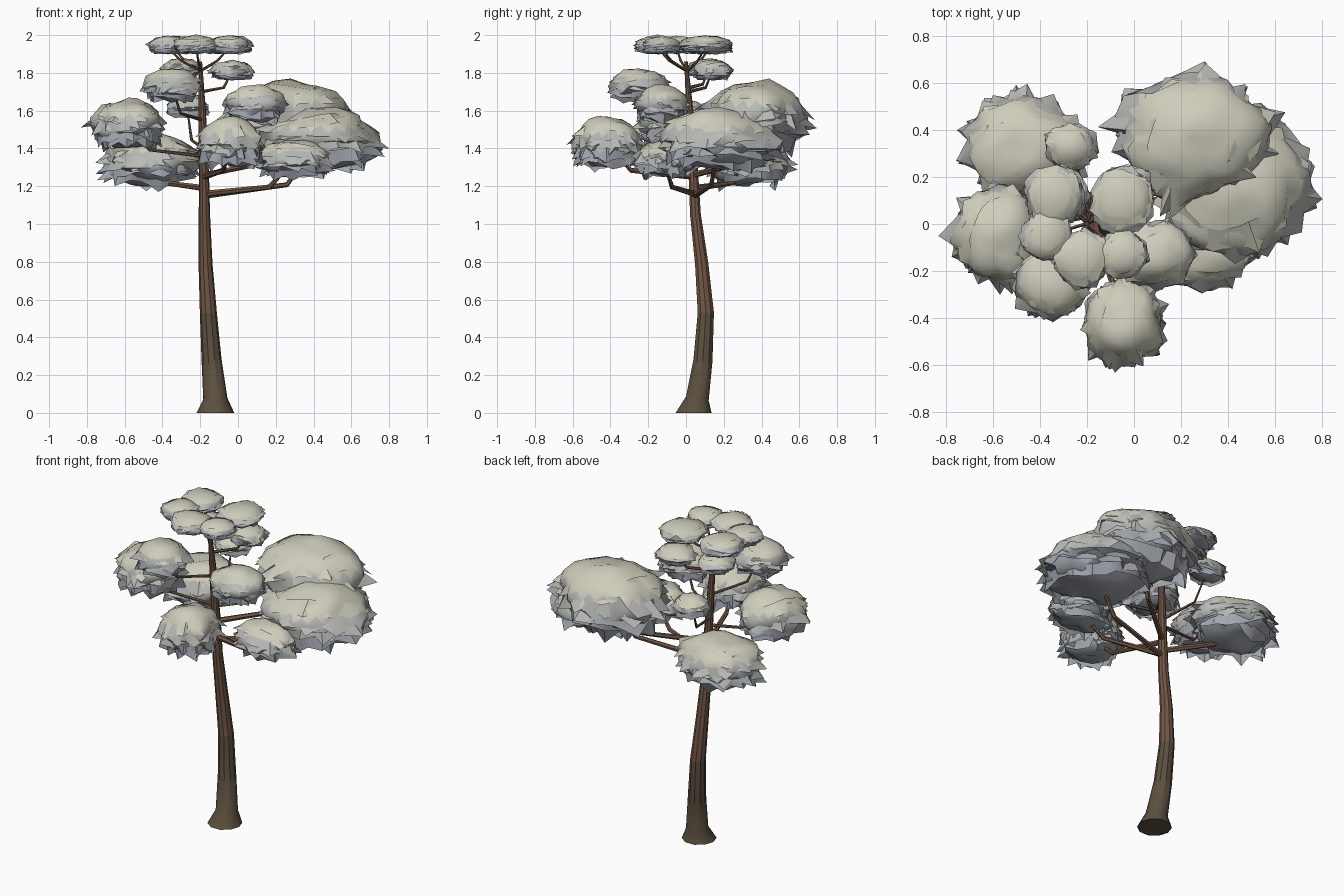
import bpy, bmesh, math, random
from mathutils import Vector, noise

if "Cube" in bpy.data.objects:
    bpy.data.objects.remove(bpy.data.objects["Cube"])

random.seed(4)

def material(name, rgb):
    m = bpy.data.materials.new(name)
    m.diffuse_color = (*rgb, 1)
    m.use_nodes = True
    m.node_tree.nodes["Principled BSDF"].inputs["Base Color"].default_value = m.diffuse_color
    return m

bark = (material("lower_bark", (0.105, 0.08, 0.05)), material("upper_bark", (0.17, 0.095, 0.06)))
leaf = (material("leaf_top", (0.62, 0.61, 0.50)), material("leaf_side", (0.48, 0.49, 0.47)),
        material("leaf_under", (0.36, 0.39, 0.43)))

def finish(name, bm, mats=(), angle=50):
    me = bpy.data.meshes.new(name)
    bm.to_mesh(me)
    bm.free()
    ob = bpy.data.objects.new(name, me)
    bpy.context.collection.objects.link(ob)
    for m in mats:
        me.materials.append(m)
    bpy.ops.object.select_all(action='DESELECT')
    ob.select_set(True)
    bpy.context.view_layer.objects.active = ob
    bpy.ops.object.shade_smooth_by_angle(angle=math.radians(angle))
    return ob

def tube(bm, path, sides, mat_from=0):
    # path: (x, y, z, radius); rings stay perpendicular to the path
    pts = [Vector(p[:3]) for p in path]
    rings = []
    for i, p in enumerate(pts):
        d = pts[min(i + 1, len(pts) - 1)] - pts[max(i - 1, 0)]
        if i == 0 and p.z < 0.01:
            d = Vector((0, 0, 1))
        q = Vector((0, 0, 1)).rotation_difference(d)
        rings.append([bm.verts.new(p + q @ Vector((
            path[i][3] * math.cos(a), path[i][3] * math.sin(a), 0)))
            for a in [math.tau * k / sides for k in range(sides)]])
    for i in range(len(rings) - 1):
        for k in range(sides):
            j = (k + 1) % sides
            f = bm.faces.new((rings[i][k], rings[i][j], rings[i + 1][j], rings[i + 1][k]))
            f.material_index = int(i >= mat_from)
    bm.faces.new(rings[0][::-1])
    bm.faces.new(rings[-1])

# Bent trunk with flared foot
trunk = [(-.12, .04, 0, .10), (-.12, .06, .075, .064), (-.14, .09, .28, .053),
         (-.157, .105, .53, .045), (-.172, .083, .79, .037), (-.178, .05, 1.05, .030),
         (-.18, .04, 1.25, .027), (-.19, .02, 1.6, .020), (-.2, 0, 1.86, .010)]
bm = bmesh.new()
tube(bm, trunk, 10, 3)
finish("trunk", bm, bark, 35)

def trunk_at(z):
    for a, b in zip(trunk, trunk[1:]):
        if a[2] <= z <= b[2]:
            return Vector(a[:3]).lerp(Vector(b[:3]), (z - a[2]) / (b[2] - a[2]))

def clump(name, c, r, spike, n):
    c, r = Vector(c), Vector(r)
    bm = bmesh.new()
    # Lumpy dome with a rough, flattened underside
    bmesh.ops.create_icosphere(bm, subdivisions=3 if r.x > .16 else 2, radius=1)
    for v in bm.verts:
        d = v.co.copy()
        k = 0.95 + 0.22 * noise.noise(d * 1.9 + c * 9)
        if d.z < -0.1:
            k *= 0.98 + random.uniform(-.9, .9) * spike
        z = d.z if d.z > 0 else d.z * 0.85
        v.co = c + Vector((d.x * r.x * k, d.y * r.y * k, z * r.z * min(k, 1.04)))
    # Ragged, tilted leaf skirts around the sides and below
    for h0 in (0.4, 0.1, -0.2, -0.45, -0.65):
        inner, tip = [], []
        phase, turn = random.uniform(0, 6.28), random.random()
        for i in range(2 * n):
            a = math.tau * (i + turn + random.uniform(-.4, .4)) / (2 * n)
            h = h0 + 0.13 * math.sin(2 * a + phase)
            w = math.sqrt(1 - h * h)
            k = 0.97 + 0.2 * noise.noise(Vector((w * math.cos(a), w * math.sin(a), h)) * 1.9 + c * 9)
            out = k * w * (1 + spike * random.uniform(0, 1.5)) if i % 2 else k * w * 0.95
            drop = random.uniform(-.05, .3) if i % 2 else random.uniform(0, .1)
            lift = h + 0.28
            wi = 0.88 * math.sqrt(max(0, 1 - lift * lift))
            x, y = math.cos(a) * r.x, math.sin(a) * r.y
            inner.append(bm.verts.new(c + Vector((x * wi, y * wi, lift * r.z))))
            tip.append(bm.verts.new(c + Vector((x * out, y * out,
                                                (h - drop * min(1, spike * 7)) * r.z))))
        for i in range(2 * n):
            j = (i + 1) % (2 * n)
            bm.faces.new((inner[i], tip[i], tip[j], inner[j]))
    # Light above, cooler grey below
    bm.normal_update()
    for f in bm.faces:
        h = (f.calc_center_median().z - c.z) / r.z
        f.material_index = 0 if h > .35 else 1 if h > -.15 else 2
    finish(name, bm, leaf, 45)

# Foliage: name, centre, radii, spikiness, leaves per skirt, branch start height
big = [
    ("back_right_foliage", (.25, .37, 1.56), (.34, .28, .21), .14, 12, 1.26),
    ("right_foliage", (.43, .17, 1.44), (.32, .33, .18), .14, 12, 1.15),
    ("low_right_foliage", (.30, -.12, 1.34), (.20, .16, .11), .16, 9, 1.16),
    ("left_foliage", (-.58, -.04, 1.52), (.20, .21, .15), .16, 10, 1.36),
    ("back_left_foliage", (-.47, .33, 1.33), (.26, .22, .15), .16, 11, 1.19),
    ("small_back_left_foliage", (-.27, .33, 1.62), (.12, .10, .07), .10, 8, 1.40),
    ("front_foliage", (-.04, -.42, 1.42), (.18, .19, .15), .20, 11, 1.25),
    ("upper_right_foliage", (.09, -.13, 1.63), (.17, .15, .11), .10, 9, 1.45),
    ("upper_left_foliage", (-.35, -.25, 1.73), (.16, .16, .10), .10, 9, 1.55),
    ("upper_back_foliage", (-.03, .14, 1.81), (.125, .11, .06), .07, 8, 1.70),
    ("upper_side_foliage", (-.30, .12, 1.82), (.11, .12, .06), .07, 8, 1.72),
]
for name, c, r, s, n, z0 in big:
    clump(name, c, r, s, n)

# Flat crown puffs
crown = [(-.34, .125, .135), (-.05, .10, .145), (-.37, -.05, .115),
         (-.22, -.15, .13), (-.05, -.13, .11)]
for i, (x, y, rad) in enumerate(crown):
    clump(f"crown_puff_{i + 1}", (x, y, 1.945), (rad, rad, .056), .05, 8)

# Branches: nearly level, then turning up into each clump
bm = bmesh.new()
for name, c, r, s, n, z0 in big:
    a, e = trunk_at(z0), Vector(c)
    m = a.lerp(e, .72)
    m.z = z0 + .2 * (e.z - z0)
    thick = .017 if z0 < 1.3 else .010
    tube(bm, [(*a, thick), (*m, thick * .8), (*e, thick * .4)], 6)
for x, y, rad in crown:
    a = trunk_at(1.81)
    m = a.lerp(Vector((x, y, 1.9)), .6)
    tube(bm, [(*a, .008), (*m, .007), (x, y, 1.93, .004)], 5)
finish("branches", bm, bark, 40)
